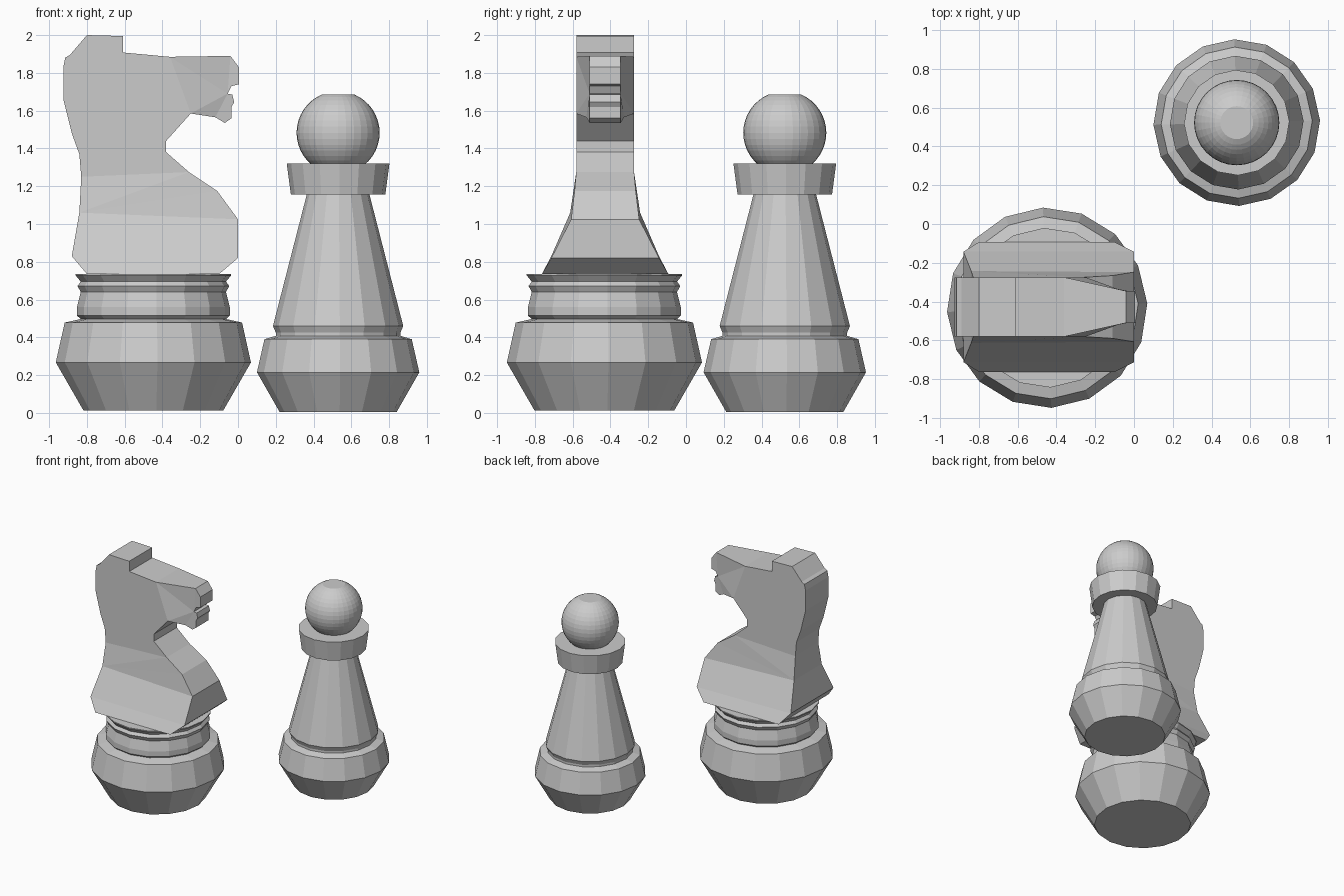
import bpy, bmesh, math

if "Cube" in bpy.data.objects:
    bpy.data.objects.remove(bpy.data.objects["Cube"])

grey = bpy.data.materials.new("plain_grey")
grey.diffuse_color = (0.6, 0.6, 0.6, 1)
grey.use_nodes = True
grey.node_tree.nodes["Principled BSDF"].inputs["Base Color"].default_value = grey.diffuse_color


def finish(bm, name):
    bmesh.ops.recalc_face_normals(bm, faces=bm.faces)
    mesh = bpy.data.meshes.new(name)
    bm.to_mesh(mesh)
    bm.free()
    mesh.materials.append(grey)
    obj = bpy.data.objects.new(name, mesh)
    bpy.context.collection.objects.link(obj)
    return obj


def lathe(name, centre, profile, sides, turn=0.0):
    """Turned part: rings of (radius, z), capped at both ends."""
    bm = bmesh.new()
    rings = []
    for r, z in profile:
        angles = [turn + math.tau * i / sides for i in range(sides)]
        rings.append([bm.verts.new((centre[0] + r * math.cos(a), centre[1] + r * math.sin(a), z))
                      for a in angles])
    for low, high in zip(rings, rings[1:]):
        for i in range(sides):
            j = (i + 1) % sides
            bm.faces.new((low[i], low[j], high[j], high[i]))
    bm.faces.new(rings[0][::-1])
    bm.faces.new(rings[-1])
    return finish(bm, name)


# Pawn: base and tapering body, collar, ball head
pawn = (0.53, 0.523)
lathe("pawn_body", pawn, [(0.31, 0.005), (0.43, 0.215), (0.39, 0.39), (0.33, 0.408),
                          (0.33, 0.425), (0.345, 0.46), (0.165, 1.16)], 16, math.radians(1.5))
lathe("pawn_collar", pawn, [(0.25, 1.155), (0.272, 1.32)], 16, math.radians(1.5))
ball = [(0.22 * math.cos(math.radians(a)), 1.483 + 0.22 * math.sin(math.radians(a)))
        for a in [-67.3 + 134.6 * i / 16 for i in range(17)]]
lathe("pawn_head", pawn, ball, 32)

# Knight base with turned grooves
lathe("knight_base", (-0.448, -0.432),
      [(0.37, 0.012), (0.517, 0.267), (0.47, 0.478), (0.385, 0.497), (0.405, 0.515),
       (0.405, 0.56), (0.385, 0.64), (0.402, 0.672), (0.385, 0.695), (0.412, 0.728),
       (0.412, 0.736)], 16, math.radians(2.4))

# Knight horse: outline (x, z, half thickness), going up the back, over the head, down the front
T, N = 0.153, 0.082
outline = [
    (-0.80, 0.735, 0.335), (-0.88, 0.83, 0.285), (-0.84, 1.06, 0.185), (-0.83, 1.25, T),   # 0-3
    (-0.84, 1.37, T), (-0.88, 1.48, T), (-0.925, 1.66, T), (-0.925, 1.83, T),              # 4-7
    (-0.915, 1.88, T), (-0.89, 1.895, T), (-0.80, 2.0, T), (-0.61, 1.995, T),              # 8-11
    (-0.61, 1.908, T), (-0.36, 1.885, T),                                                  # 12-13
    (-0.04, 1.89, N), (0.005, 1.83, N), (0.005, 1.74, N), (-0.035, 1.73, N),               # 14-17
    (-0.055, 1.69, N), (-0.03, 1.685, N), (-0.02, 1.645, N), (-0.035, 1.62, N),            # 18-21
    (-0.035, 1.56, N), (-0.07, 1.535, N), (-0.12, 1.565, 0.10),                            # 22-24
    (-0.25, 1.585, T), (-0.38, 1.44, T), (-0.38, 1.38, T), (-0.26, 1.275, T),              # 25-28
    (-0.11, 1.175, 0.162), (0.0, 1.025, 0.18), (0.0, 0.82, 0.285), (-0.10, 0.735, 0.335),  # 29-32
]
side_faces = [
    (0, 1, 31, 32), (1, 2, 30, 31), (2, 29, 30), (2, 28, 29), (2, 3, 28),  # flared chest
    tuple(range(3, 14)) + (25, 26, 27, 28),                                # neck and head
    (13, 14, 18), (13, 18, 25), (18, 24, 25),                              # tapering cheeks
    (14, 15, 16, 17, 18), (18, 19, 20, 21, 22, 23, 24),                    # nose and jaw
]
bm = bmesh.new()
near, far = ([bm.verts.new((x, -0.428 + s * w, z)) for x, z, w in outline] for s in (-1, 1))
for side in (near, far):
    for f in side_faces:
        bm.faces.new([side[i] for i in f])
for i in range(len(outline)):
    j = (i + 1) % len(outline)
    bm.faces.new((near[i], near[j], far[j], far[i]))
finish(bm, "knight_horse")
